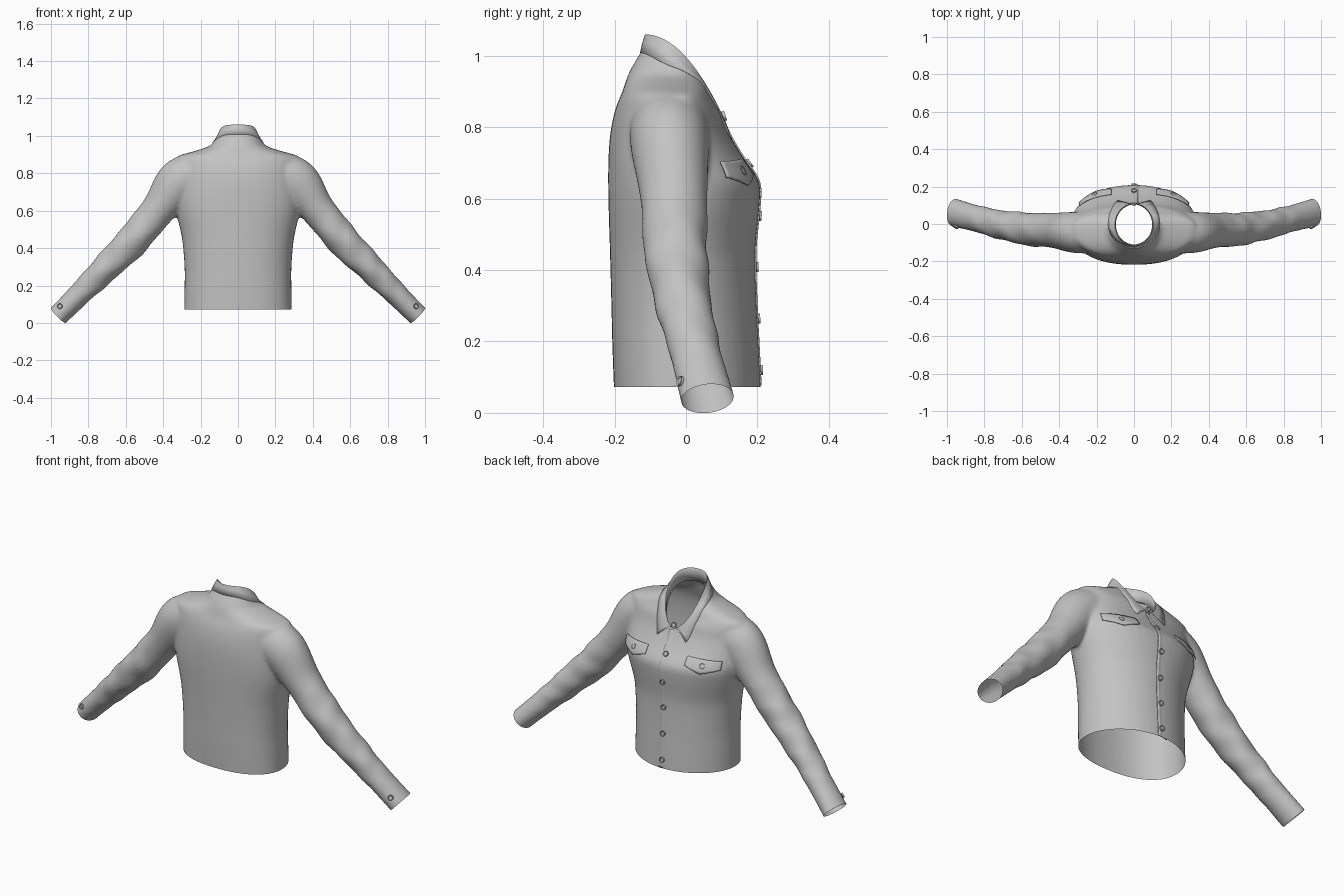
import bpy, bmesh, math
from mathutils import Vector
from mathutils.bvhtree import BVHTree

cube = bpy.data.objects.get("Cube")
if cube:
    bpy.data.objects.remove(cube, do_unlink=True)

GREY = (0.55, 0.55, 0.55, 1)
cloth = bpy.data.materials.new("grey cloth")
cloth.use_nodes = True
cloth.diffuse_color = GREY
cloth.node_tree.nodes["Principled BSDF"].inputs["Base Color"].default_value = GREY


def make(name, bm, angle=40):
    mesh = bpy.data.meshes.new(name)
    bm.to_mesh(mesh)
    bm.free()
    obj = bpy.data.objects.new(name, mesh)
    bpy.context.collection.objects.link(obj)
    mesh.materials.append(cloth)
    bpy.ops.object.select_all(action='DESELECT')
    obj.select_set(True)
    bpy.context.view_layer.objects.active = obj
    bpy.ops.object.shade_smooth_by_angle(angle=math.radians(angle))
    return obj


def spline(rows, steps):
    """Smooth interpolation through a list of tuples."""
    out = []
    for i in range(len(rows) - 1):
        p = [rows[max(i - 1, 0)], rows[i], rows[i + 1], rows[min(i + 2, len(rows) - 1)]]
        for k in range(steps):
            t = k / steps
            out.append([b + t * (c - a) / 2 + t * t * (a - 2.5 * b + 2 * c - d / 2)
                        + t ** 3 * (1.5 * (b - c) + (d - a) / 2) for a, b, c, d in zip(*p)])
    return out + [list(rows[-1])]


def loft(rings, closed=True):
    bm = bmesh.new()
    vs = [[bm.verts.new(p) for p in ring] for ring in rings]
    n = len(vs[0])
    for a, b in zip(vs, vs[1:]):
        for i in range(n if closed else n - 1):
            j = (i + 1) % n
            bm.faces.new((a[i], a[j], b[j], b[i]))
    if closed:
        bm.faces.new(vs[0])
        bm.faces.new(vs[-1])
    bmesh.ops.recalc_face_normals(bm, faces=bm.faces)
    return bm


def power(v, e):
    return math.copysign(abs(v) ** e, v)


ANGLES = [math.tau * i / 48 for i in range(48)]

# Torso: height, half width, back y, front y
torso_rows = [(0.02, .288, -.20, .212), (.18, .286, -.206, .204), (.3, .286, -.209, .198),
              (.45, .299, -.213, .194), (.58, .328, -.217, .206), (.65, .338, -.218, .204),
              (.72, .338, -.217, .157), (.79, .334, -.211, .117), (.85, .334, -.198, .095),
              (.89, .325, -.182, .07), (.918, .235, -.172, .06), (.945, .155, -.163, .045),
              (.98, .125, -.145, .0), (1.02, .10, -.12, -.04)]
rings = []
for z, w, back, front in spline(torso_rows, 4):
    mid = -0.02
    # Rounder front corners below the chest
    round_front = 1.03 - .13 * max(0, min(1, (z - .45) / .2))
    ring = []
    for a in ANGLES:
        e = round_front if math.sin(a) > 0 else .88
        depth = front - mid if math.sin(a) > 0 else mid - back
        ring.append((w * power(math.cos(a), e), mid + depth * power(math.sin(a), e), z))
    rings.append(ring)
body = make("jacket_body", loft(rings))

# Sleeves: centre x, y, z, thickness radius, depth radius
sleeve_rows = [(.19, -.045, .81, .105, .11), (.31, -.045, .752, .125, .11), (.428, -.034, .604, .092, .094),
               (.565, -.027, .438, .087, .088), (.715, -.003, .286, .074, .077),
               (.845, .03, .155, .062, .071), (.96, .06, .04, .057, .075), (1.035, .08, -.04, .057, .075)]
sleeves = []
for side in (1, -1):
    rows = spline(sleeve_rows, 10)
    rings = []
    for i, (x, y, z, rn, ry) in enumerate(rows):
        a, b = rows[max(i - 1, 0)], rows[min(i + 1, len(rows) - 1)]
        t = (Vector(b[:3]) - Vector(a[:3])).normalized()
        n = t.cross(Vector((0, 1, 0))).normalized()
        d = n.cross(t)
        fade = max(0, min(1, (i - 20) / 8, (54 - i) / 8))
        ring = []
        for ang in ANGLES:
            # Slanting cloth folds along the arm
            k = 1 + fade * (.025 * math.sin(i * .9 + 2 * ang + side)
                            + .025 * math.sin(i * .55 - 3 * ang))
            p = Vector((x, y, z)) + k * (n * rn * math.cos(ang) + d * ry * math.sin(ang))
            ring.append((side * p.x, p.y, p.z))
        rings.append(ring)
    sleeve = make("sleeve_helper", loft(rings))
    sleeve.hide_render = True
    sleeves.append(sleeve)
    mod = body.modifiers.new("join", 'BOOLEAN')
    mod.operation, mod.object = 'UNION', sleeve

# Blend the sleeves into the torso
mod = body.modifiers.new("blend", 'REMESH')
mod.mode, mod.voxel_size = 'VOXEL', .01
mod = body.modifiers.new("soften", 'SMOOTH')
mod.factor, mod.iterations = .5, 6
deps = bpy.context.evaluated_depsgraph_get()
bm = bmesh.new()
bm.from_mesh(body.evaluated_get(deps).to_mesh())
for obj in sleeves + [body]:
    bpy.data.objects.remove(obj, do_unlink=True)


def trim(test, co, no):
    faces = [f for f in bm.faces if test(f.calc_center_median())]
    geom = set(faces)
    for f in faces:
        geom.update(f.verts, f.edges)
    bmesh.ops.bisect_plane(bm, geom=list(geom), plane_co=co, plane_no=no, clear_outer=True)


# Open the hem, the cuffs and the neck
trim(lambda c: abs(c.x) < .45 and c.z < .3, (0, 0, .073), (0, 0, -1))
for side in (1, -1):
    trim(lambda c: c.x * side > .8, (side * .96, .06, .04), (side * .7, .12, -.69))
surface = BVHTree.FromBMesh(bm)
hole = [f for f in bm.faces if f.calc_center_median().z > .72
        and (f.calc_center_median().x / .106) ** 2 + ((f.calc_center_median().y + .005) / .113) ** 2 < 1]
bmesh.ops.delete(bm, geom=hole, context='FACES')
make("jacket_body", bm, 60)


def on_cloth(x, z, face=1):
    """Point and normal where a line along y meets the cloth."""
    hit = surface.ray_cast(Vector((x, face, z)), Vector((0, -face, 0)))
    if hit[0] is None:
        hit = surface.find_nearest(Vector((x, face * .1, z)))
    n = hit[1] if hit[1].y * face > 0 else -hit[1]
    return hit[0], n


def patch(name, shape, nu, nv, lift):
    """Plate laid on the front; shape maps u, v to x, z and lift maps u to height."""
    rings = []
    for i in range(nu + 1):
        row = []
        for j in range(nv + 1):
            p, n = on_cloth(*shape(i / nu, j / nv))
            row.append(p + n * lift(i / nu))
        rings.append(row)
    bm = loft(rings, False)
    if sum(f.normal.y for f in bm.faces) < 0:
        bmesh.ops.reverse_faces(bm, faces=bm.faces)
    mod = make(name, bm).modifiers.new("thickness", 'SOLIDIFY')
    mod.thickness, mod.offset = .004, -1


def button(name, x, z, face=1):
    p, n = on_cloth(x, z, face)
    bm = bmesh.new()
    bmesh.ops.create_cone(bm, cap_ends=True, segments=20, radius1=.014, radius2=.014, depth=.008)
    top = max(bm.faces, key=lambda f: f.calc_center_median().z)
    bmesh.ops.inset_region(bm, faces=[top], thickness=.004, depth=-.003)
    obj = make(name, bm, 30)
    obj.rotation_mode = 'QUATERNION'
    obj.rotation_quaternion = n.to_track_quat('Z', 'Y')
    obj.location = p + n * .005


# Front placket: one free edge, the other sinks into the cloth
patch("placket", lambda u, v: (-.04 + .06 * u, .076 + .73 * v), 4, 60, lambda u: .01 * u - .006)
for i in range(6):
    button("front_button", 0, .12 + .144 * i - (.01 if i == 5 else 0))

for side, word in ((1, "left"), (-1, "right")):
    # Pointed chest pocket flap
    patch(word + "_pocket_flap",
          lambda u, v: (side * (.12 + .168 * u),
                        .71 - .01 * u - v * (.042 + .026 * (1 - abs(2 * u - 1)))),
          16, 6, lambda u: .005 + .006 * u)
    button(word + "_pocket_button", side * .208, .675)
    button(word + "_cuff_button", side * .95, .088, -1)

# Folded collar: stand, fold and falling leaf
columns = []
for i in range(65):
    u = i / 32 - 1
    s, c = math.sin(u * .95 * math.pi), math.cos(u * .95 * math.pi)
    top = Vector((.102 * s, -.003 - .112 * c, 1.0 + .12 * c - .06 * c * c))
    s, c = math.sin(u * .78 * math.pi), math.cos(u * .78 * math.pi)
    edge = Vector((.138 * s, -.003 - (.126 if c > 0 else .17) * c, 0))
    hit = surface.ray_cast(Vector((edge.x, edge.y, 2)), Vector((0, 0, -1)))[0]
    edge.z = hit.z + .003
    stand = Vector((top.x * .95, top.y * .95, top.z - .07))
    inner = Vector((top.x * .96, top.y * .96, top.z - .008))
    mid = top.lerp(edge, .5) + Vector((0, 0, .004))
    columns.append([stand, inner, top, top.lerp(mid, .3), mid, edge])
collar = make("collar", loft(columns, False), 70)
collar.modifiers.new("thickness", 'SOLIDIFY').thickness = .003
